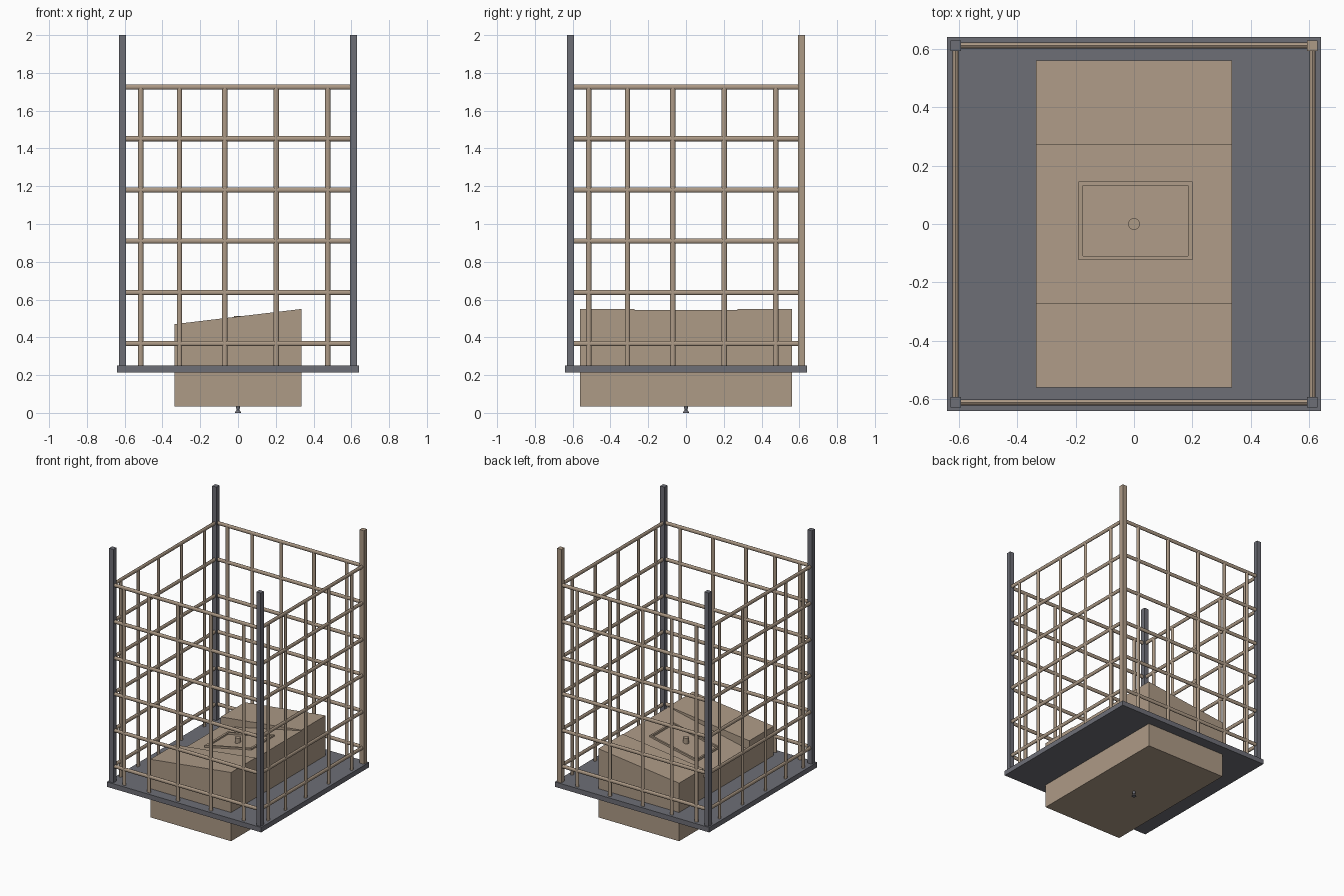
import bpy, bmesh, math
from mathutils import Matrix

if "Cube" in bpy.data.objects:
    bpy.data.objects.remove(bpy.data.objects["Cube"])


def material(name, rgb):
    m = bpy.data.materials.new(name)
    m.diffuse_color = (*rgb, 1)
    m.use_nodes = True
    m.node_tree.nodes["Principled BSDF"].inputs["Base Color"].default_value = m.diffuse_color
    return m


TAN = material("warm_tan", (0.42, 0.325, 0.24))
GREY = material("slate_grey", (0.155, 0.158, 0.183))


def finish(name, bm, mat, smooth=False):
    bmesh.ops.recalc_face_normals(bm, faces=bm.faces)
    me = bpy.data.meshes.new(name)
    bm.to_mesh(me)
    bm.free()
    me.materials.append(mat)
    ob = bpy.data.objects.new(name, me)
    bpy.context.collection.objects.link(ob)
    if smooth:
        bpy.ops.object.select_all(action='DESELECT')
        ob.select_set(True)
        bpy.context.view_layer.objects.active = ob
        bpy.ops.object.shade_smooth_by_angle(angle=math.radians(40))
    return ob


def add_box(bm, x0, x1, y0, y1, z0, zl, zr):
    """Box whose top runs from zl at x0 to zr at x1."""
    vs = [bm.verts.new(p) for p in (
        (x0, y0, z0), (x1, y0, z0), (x1, y1, z0), (x0, y1, z0),
        (x0, y0, zl), (x1, y0, zr), (x1, y1, zr), (x0, y1, zl))]
    for f in ((0, 1, 2, 3), (4, 5, 6, 7), (0, 1, 5, 4),
              (1, 2, 6, 5), (2, 3, 7, 6), (3, 0, 4, 7)):
        bm.faces.new([vs[i] for i in f])


def box(name, mat, *dims):
    bm = bmesh.new()
    add_box(bm, *dims)
    return finish(name, bm, mat)


def add_rod(bm, r1, r2, z0, z1):
    bmesh.ops.create_cone(bm, cap_ends=True, segments=16, radius1=r1, radius2=r2,
                          depth=z1 - z0,
                          matrix=Matrix.Translation((0, 0, (z0 + z1) / 2)))


# platform and corner posts
box("platform", GREY, -0.64, 0.64, -0.64, 0.64, 0.213, 0.25, 0.25)
P, H = 0.611, 0.018
for sx, nx in ((-1, "left"), (1, "right")):
    for sy, ny in ((-1, "front"), (1, "back")):
        mat = TAN if sx > 0 and sy > 0 else GREY
        box(f"{ny}_{nx}_post", mat, sx * P - H, sx * P + H,
            sy * P - H, sy * P + H, 0.25, 2.0, 2.0)

# cage sides: horizontal rails and upright bars, slightly flattened rods
RAILS = (0.367, 0.637, 0.91, 1.18, 1.452, 1.725)
BARS = (-0.515, -0.31, -0.07, 0.203, 0.475)
flat = Matrix.Diagonal((1, 0.7, 1, 1))
for name, turn in (("front", 0), ("back", 0), ("left", 1), ("right", 1)):
    bm = bmesh.new()

    def rod(length, m):
        bmesh.ops.create_cone(bm, cap_ends=True, segments=12, radius1=0.014,
                              radius2=0.014, depth=length, matrix=m)
    for z in RAILS:
        rod(2 * (P - 0.01), Matrix.Translation((0, 0, z)) @ flat
            @ Matrix.Rotation(math.pi / 2, 4, 'Y'))
    for x in BARS:
        rod(RAILS[-1] - 0.25, Matrix.Translation((x, 0, (RAILS[-1] + 0.25) / 2)) @ flat)
    side = P if name in ("back", "right") else -P
    if turn:  # swap x and y so bars keep the same spacing along y
        swap = Matrix(((0, 1, 0, side), (1, 0, 0, 0), (0, 0, 1, 0), (0, 0, 0, 1)))
    else:
        swap = Matrix.Translation((0, side, 0))
    bm.transform(swap)
    finish(f"{name}_cage", bm, TAN, True)

# sloping central chest: two high ends and a lower steeper middle
X = 0.335
box("front_chest_end", TAN, -X, X, -0.56, -0.272, 0.035, 0.47, 0.55)
box("back_chest_end", TAN, -X, X, 0.272, 0.56, 0.035, 0.47, 0.55)
box("chest_middle", TAN, -X, X, -0.272, 0.272, 0.035, 0.40, 0.545)


# raised rectangular frame on the middle, following its slope
def top(x):
    return 0.4725 + x * 0.145 / 0.67


bm = bmesh.new()
for x0, x1, y0, y1 in ((-0.19, 0.2, -0.123, -0.11), (-0.19, 0.2, 0.132, 0.145),
                       (-0.19, -0.175, -0.11, 0.132), (0.185, 0.2, -0.11, 0.132)):
    add_box(bm, x0, x1, y0, y1, top(x0) - 0.02, top(x0) + 0.016, top(x1) + 0.012)
finish("middle_frame", bm, TAN)

# round knob in the frame
bm = bmesh.new()
add_rod(bm, 0.02, 0.02, 0.44, 0.512)
finish("centre_knob", bm, TAN, True)

# small flared foot under the chest
bm = bmesh.new()
add_rod(bm, 0.017, 0.008, 0.0, 0.016)
add_rod(bm, 0.008, 0.012, 0.016, 0.037)
finish("flared_foot", bm, GREY, True)
